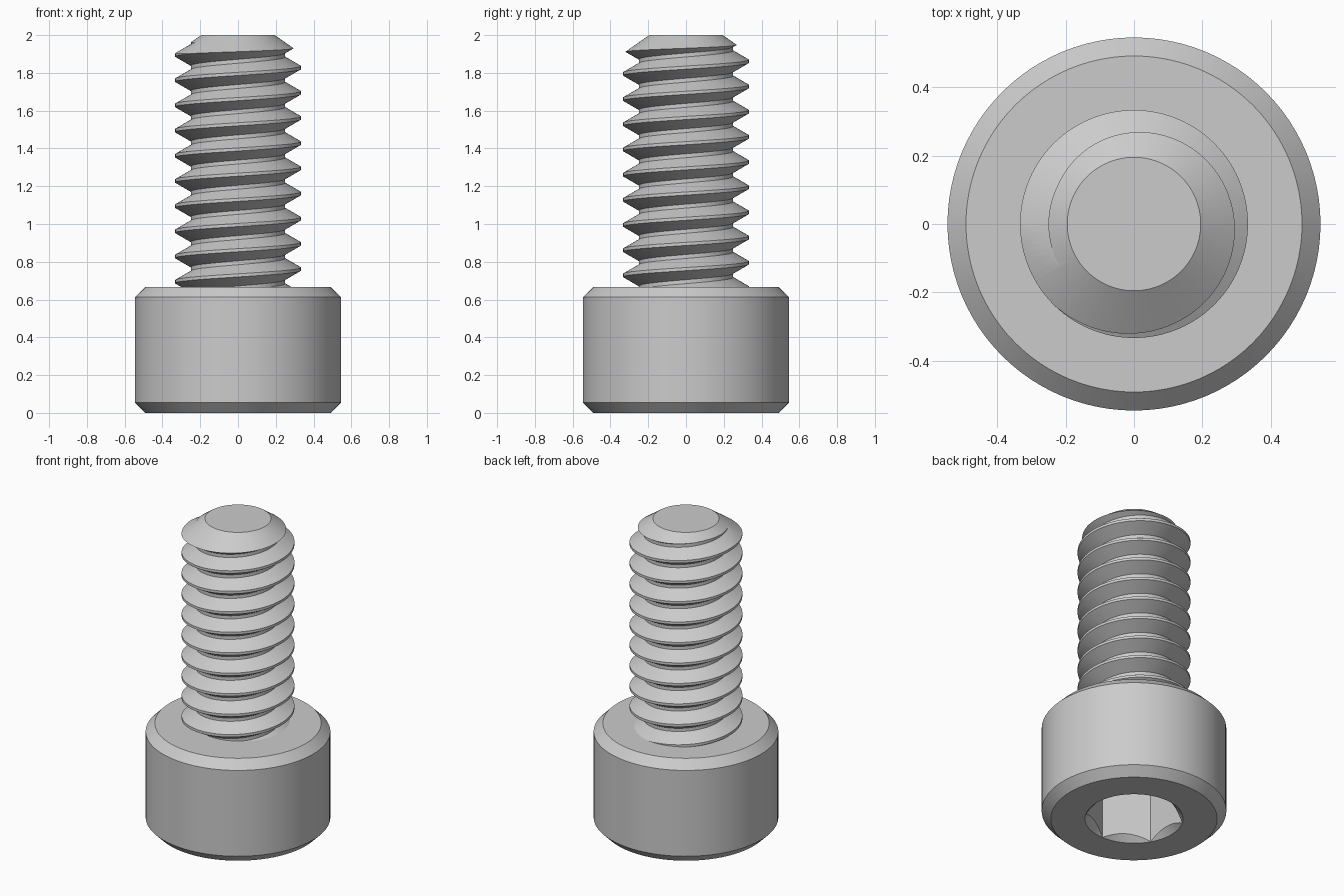
import bpy, bmesh, math

if "Cube" in bpy.data.objects:
    bpy.data.objects.remove(bpy.data.objects["Cube"])

# Overall dimensions
HEAD_R, HEAD_H, BEVEL = 0.545, 0.667, 0.054
CREST_R, ROOT_R, PITCH = 0.333, 0.25, 0.4 / 3
TIP_R, TOP = 0.195, 2.0
HEX_R, SOCKET_DEPTH = 0.2887, 0.33
SEG = 96

steel = bpy.data.materials.new("steel_grey")
steel.use_nodes = True
GREY = (0.6, 0.6, 0.6, 1)
steel.diffuse_color = GREY
steel.node_tree.nodes["Principled BSDF"].inputs["Base Color"].default_value = GREY


def make_object(name, bm):
    bmesh.ops.recalc_face_normals(bm, faces=bm.faces)
    mesh = bpy.data.meshes.new(name)
    bm.to_mesh(mesh)
    bm.free()
    mesh.materials.append(steel)
    obj = bpy.data.objects.new(name, mesh)
    bpy.context.collection.objects.link(obj)
    return obj


def lathe(name, profile, seg=SEG, turn=0.0):
    """Closed solid of revolution from (radius, z) points, capped at both ends."""
    bm = bmesh.new()
    rings = []
    for r, z in profile:
        angles = [turn + math.tau * i / seg for i in range(seg)]
        rings.append([bm.verts.new((r * math.cos(a), r * math.sin(a), z)) for a in angles])
    for low, high in zip(rings, rings[1:]):
        for i in range(seg):
            j = (i + 1) % seg
            bm.faces.new((low[i], low[j], high[j], high[i]))
    bm.faces.new(rings[0])
    bm.faces.new(rings[-1])
    return make_object(name, bm)


def activate(obj):
    bpy.ops.object.select_all(action='DESELECT')
    obj.select_set(True)
    bpy.context.view_layer.objects.active = obj


def boolean(obj, tool, operation):
    mod = obj.modifiers.new(operation.lower(), 'BOOLEAN')
    mod.object, mod.operation, mod.solver = tool, operation, 'EXACT'
    activate(obj)
    bpy.ops.object.modifier_apply(modifier=mod.name)
    bpy.data.objects.remove(tool)


def helical_rod(name):
    """V-thread swept up a helix, closed at both ends by fans to the axis."""
    bm = bmesh.new()
    crest = PITCH / 16
    root = crest + (CREST_R - ROOT_R) * math.tan(math.radians(30))
    section = [(ROOT_R, -root), (CREST_R, -crest), (CREST_R, crest), (ROOT_R, root)]
    start = HEAD_H + 0.0944 - 3 * PITCH
    columns = []
    for s in range(14 * SEG + 1):
        a = math.tau * s / SEG
        z = start + PITCH * s / SEG
        columns.append([bm.verts.new((r * math.cos(a), r * math.sin(a), z + dz))
                        for r, dz in section])
    for s in range(len(columns) - 1):
        c, d = columns[s], columns[s + 1]
        for k in range(3):
            bm.faces.new((c[k], d[k], d[k + 1], c[k + 1]))
        if s + SEG + 1 < len(columns):
            e, f = columns[s + SEG], columns[s + SEG + 1]
            bm.faces.new((c[3], d[3], f[0], e[0]))
    # Edge joining the last root to the turn below is part of the end fans
    ends = [bm.verts.new((0, 0, start - 0.05)),
            bm.verts.new((0, 0, columns[-1][0].co.z + 0.1))]
    for edge in [e for e in bm.edges if e.is_boundary]:
        v, w = edge.verts
        bm.faces.new((v, w, ends[v.co.z > 1.3]))
    return make_object(name, bm)


# Cylindrical head, bevelled at both rims
head = lathe("head", [(HEAD_R - BEVEL, 0), (HEAD_R, BEVEL),
                      (HEAD_R, HEAD_H - BEVEL), (HEAD_R - BEVEL, HEAD_H)])

# Hexagonal socket with a conical lead-in
boolean(head, lathe("socket_cutter", [(HEX_R, -0.1), (HEX_R, SOCKET_DEPTH)],
                    seg=6, turn=math.radians(30)), 'DIFFERENCE')
boolean(head, lathe("lead_in_cutter", [(HEX_R + 0.051, -0.05), (0.2, HEX_R - 0.199)]),
        'DIFFERENCE')

# Threaded shank, trimmed at the head and to a conical tip
shank = helical_rod("threaded_shank")
cone_drop = 0.7 * (0.4 - TIP_R)
boolean(shank, lathe("tip_trimmer", [(0.4, HEAD_H - 0.01), (0.4, TOP - cone_drop),
                                     (TIP_R, TOP)]), 'INTERSECT')

for part in (head, shank):
    activate(part)
    bpy.ops.object.shade_smooth_by_angle(angle=math.radians(30))
